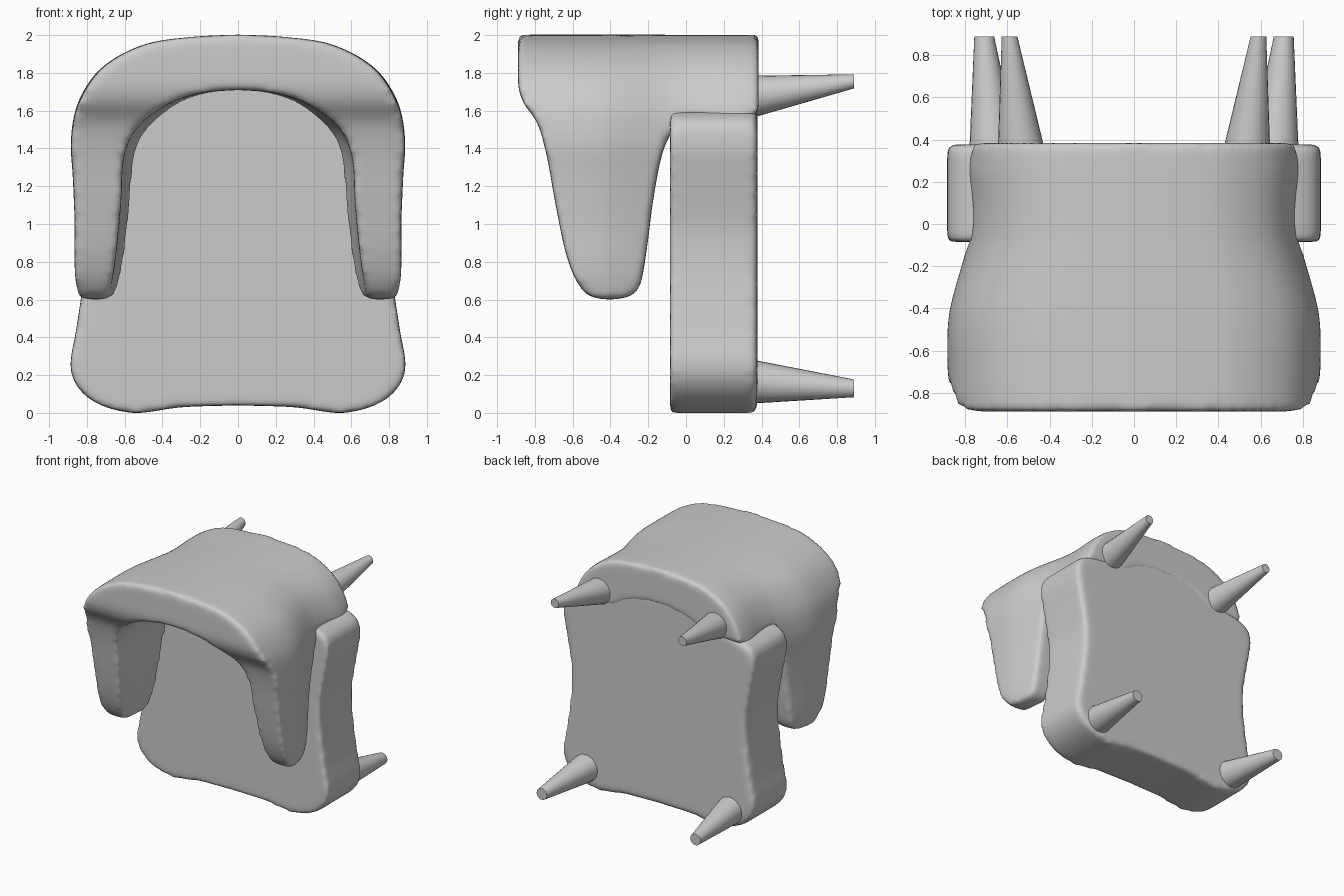
import bpy, bmesh, math
from mathutils import Vector

if "Cube" in bpy.data.objects:
    bpy.data.objects.remove(bpy.data.objects["Cube"])


def spline(pts, n=6):
    """Open Catmull-Rom curve through 2D points."""
    p = [Vector(q) for q in pts]
    p = [2 * p[0] - p[1]] + p + [2 * p[-1] - p[-2]]
    out = []
    for a, b, c, d in zip(p, p[1:], p[2:], p[3:]):
        for i in range(n):
            t = i / n
            out.append(0.5 * (2 * b + (c - a) * t + (2 * a - 5 * b + 4 * c - d) * t * t
                              + (3 * b - a - 3 * c + d) * t ** 3))
    return out + [p[-2]]


def mirrored(half):
    """Extend a half curve ending on x = 0 to the other side."""
    return half + [Vector((-q.x, q.y)) for q in reversed(half[:-1])]


def loft(name, rings):
    """Closed solid from equal-length rings of 3D points."""
    bm = bmesh.new()
    loops = [[bm.verts.new(co) for co in ring] for ring in rings]
    for a, b in zip(loops, loops[1:]):
        for i in range(len(a)):
            j = (i + 1) % len(a)
            bm.faces.new((a[i], a[j], b[j], b[i]))
    bm.faces.new(loops[0])
    bm.faces.new(loops[-1])
    bmesh.ops.recalc_face_normals(bm, faces=bm.faces[:])
    me = bpy.data.meshes.new(name)
    bm.to_mesh(me)
    bm.free()
    ob = bpy.data.objects.new(name, me)
    bpy.context.collection.objects.link(ob)
    return ob


def soften(ob, voxel, iterations):
    m = ob.modifiers.new("remesh", 'REMESH')
    m.mode = 'VOXEL'
    m.voxel_size = voxel
    m.use_smooth_shade = True
    s = ob.modifiers.new("soften", 'SMOOTH')
    s.factor = 0.5
    s.iterations = iterations


# Padded seat slab: waisted outline with a concave lower edge
half = spline([(0, 0.04), (0.3, 0.03), (0.56, 0.0), (0.78, 0.07), (0.885, 0.22),
               (0.855, 0.45), (0.82, 0.7), (0.81, 0.95), (0.85, 1.2), (0.885, 1.42),
               (0.84, 1.555), (0.6, 1.64), (0.3, 1.76), (0, 1.79)])
outline = half + [Vector((-q.x, q.y)) for q in reversed(half[1:-1])]
seat = loft("seat", [[(q.x, y, q.y) for q in outline] for y in (-0.085, 0.378)])
soften(seat, 0.02, 14)

# Arched shell: backrest and arms in one, narrowing toward the rear
outer = mirrored(spline([(0.845, 0.58), (0.865, 0.75), (0.865, 1.0), (0.875, 1.25), (0.885, 1.45),
                         (0.845, 1.65), (0.72, 1.83), (0.5, 1.95), (0.25, 1.99), (0, 2.003)]))
inner = mirrored(spline([(0.69, 0.58), (0.65, 0.8), (0.62, 1.1), (0.605, 1.35), (0.535, 1.51),
                         (0.36, 1.64), (0.18, 1.695), (0, 1.71)]))
arch = outer + inner[::-1]
widths = spline([(-0.89, 0.99), (-0.6, 1.0), (-0.42, 0.99), (-0.25, 0.94),
                 (-0.08, 0.89), (0.1, 0.885), (0.25, 0.9), (0.385, 0.89)], 2)
shell = loft("backrest_and_arms", [[(q.x * w.y, w.x, q.y) for q in arch] for w in widths])

# Side profile trims the shell into sloping arms
side = spline([(-0.895, 1.9), (-0.89, 1.74), (-0.86, 1.64), (-0.785, 1.53), (-0.735, 1.35),
               (-0.69, 1.1), (-0.635, 0.84), (-0.57, 0.68), (-0.49, 0.61), (-0.34, 0.605),
               (-0.25, 0.66), (-0.21, 0.85), (-0.17, 1.15), (-0.11, 1.42), (0.0, 1.565),
               (0.1, 1.55), (0.22, 1.53), (0.33, 1.55), (0.384, 1.6)], 4)
side += [Vector((0.4, 2.2)), Vector((-1.0, 2.2)), Vector((-1.0, 1.9))]
cutter = loft("side_cutter", [[(x, q.x, q.y) for q in side] for x in (-1.2, 1.2)])
cutter.hide_render = True
cutter.hide_viewport = True
trim = shell.modifiers.new("trim", 'BOOLEAN')
trim.operation = 'INTERSECT'
trim.solver = 'EXACT'
trim.object = cutter
soften(shell, 0.02, 14)

# Four tapered legs pointing to the rear: base centre, radius, tip centre, radius
for label, (bx, bz, br), (tx, tz, tr) in (("upper_leg", (0.535, 1.675, 0.11), (0.59, 1.755, 0.037)),
                                          ("lower_leg", (0.665, 0.165, 0.115), (0.71, 0.13, 0.047))):
    for side_name, s in (("right", 1), ("left", -1)):
        rings = []
        for x, y, z, r in ((bx, 0.36, bz, br), (tx, 0.89, tz, tr)):
            rings.append([(s * (x + r * math.cos(k * math.tau / 24)), y,
                           z + r * math.sin(k * math.tau / 24)) for k in range(24)])
        leg = loft(f"{label}_{side_name}", rings)
        bpy.ops.object.select_all(action='DESELECT')
        leg.select_set(True)
        bpy.context.view_layer.objects.active = leg
        bpy.ops.object.shade_smooth_by_angle(angle=math.radians(40))
